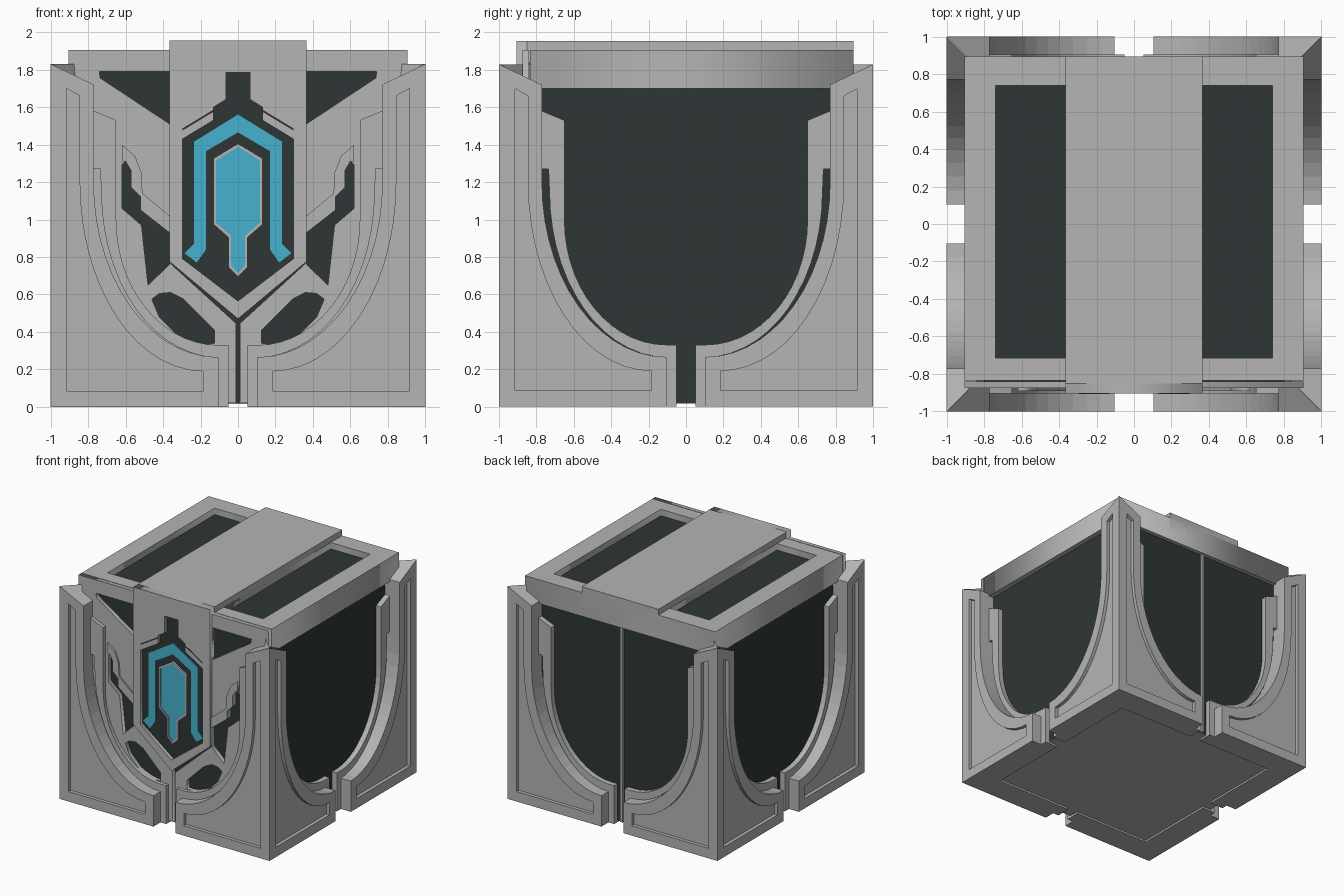
import bpy, bmesh, math
from mathutils import Matrix, Vector

if "Cube" in bpy.data.objects:
    bpy.data.objects.remove(bpy.data.objects["Cube"])


def material(name, rgb):
    m = bpy.data.materials.new(name)
    m.diffuse_color = (*rgb, 1)
    m.use_nodes = True
    m.node_tree.nodes["Principled BSDF"].inputs["Base Color"].default_value = m.diffuse_color
    return m


GREY = material("light grey metal", (0.46, 0.46, 0.46))
DARK = material("dark green grey", (0.027, 0.037, 0.036))
BLUE = material("glowing blue", (0.06, 0.45, 0.62))


def add(name, mesh, mat):
    mesh.materials.clear()
    mesh.materials.append(mat)
    o = bpy.data.objects.new(name, mesh)
    bpy.context.collection.objects.link(o)
    return o


def box(name, lo, hi, mat):
    bm = bmesh.new()
    bmesh.ops.create_cube(bm, size=1)
    for v in bm.verts:
        v.co = Vector([lo[i] + (v.co[i] + 0.5) * (hi[i] - lo[i]) for i in range(3)])
    me = bpy.data.meshes.new(name)
    bm.to_mesh(me)
    bm.free()
    return add(name, me, mat)


def sheet(name, loops, a, b, mat, upright=True):
    """Extrude 2D loops (inner loops become holes) from a to b, along y or z."""
    cu = bpy.data.curves.new(name, 'CURVE')
    cu.dimensions, cu.fill_mode, cu.extrude = '2D', 'BOTH', abs(b - a) / 2
    for pts in loops:
        s = cu.splines.new('POLY')
        s.points.add(len(pts) - 1)
        for p, (x, y) in zip(s.points, pts):
            p.co = (x, y, 0, 1)
        s.use_cyclic_u = True
    tmp = bpy.data.objects.new(name + "_curve", cu)
    me = bpy.data.meshes.new_from_object(tmp)
    bpy.data.objects.remove(tmp)
    mid = (a + b) / 2
    if upright:
        me.transform(Matrix.Translation((0, mid, 0)) @ Matrix.Rotation(math.pi / 2, 4, 'X'))
    else:
        me.transform(Matrix.Translation((0, 0, mid)))
    return add(name, me, mat)


def flip(pts):
    return [(-x, z) for x, z in pts]


def sym(pts):
    """Closed outline from its right half."""
    return pts + [(-x, z) for x, z in reversed(pts) if abs(x) > 1e-6]


def arc(cx, cz, a, b, n=14):
    """Quarter ellipse from its lowest point out to its side."""
    return [(cx + a * math.sin(t), cz - b * math.cos(t))
            for t in [math.pi / 2 * i / n for i in range(n + 1)]]


def guards(name, P, Q, front, recess, back, mat):
    """Plate P (with sunk panel Q if given) on both halves of all four sides, mitred at corners."""
    bm = bmesh.new()
    n = len(P)
    for k in range(4):
        for s in (1, -1):
            rot = Matrix.Rotation(k * math.pi / 2, 3, 'Z')

            def ring(pts, d):
                return [bm.verts.new(rot @ Vector((s * min(u, d), -d, z))) for u, z in pts]

            rings = [ring(P, back), ring(P, front)]
            if Q:
                rings += [ring(Q, front), ring(Q, recess)]
            for r0, r1 in zip(rings, rings[1:]):
                for i in range(n):
                    j = (i + 1) % n
                    bm.faces.new((r0[i], r0[j], r1[j], r1[i]))
            bm.faces.new(rings[0][::-1])
            bm.faces.new(rings[-1])
    bmesh.ops.recalc_face_normals(bm, faces=bm.faces)
    me = bpy.data.meshes.new(name)
    bm.to_mesh(me)
    bm.free()
    return add(name, me, mat)


# Dark body and floor
box("dark_core", (-.86, -.835, .02), (.86, .86, 1.7), DARK)
box("floor_plate", (-.86, -.835, .016), (.86, .86, .02), GREY)
box("back_seam_strip", (-.012, .86, .02), (.012, .88, 1.7), GREY)

# Corner guards with sunk panels, and the curved trim beside them
outer = [(1, 0), (.105, 0)] + arc(.105, 1.2, .665, .935) + [(.77, 1.72), (1, 1.83)]
panel = [(.915, .085), (.185, .085)] + arc(.185, 1.2, .66, 1.01) + [(.845, 1.66), (.915, 1.7)]
guards("corner_guards", outer, panel, 1, .97, .78, GREY)
trim = [(.05, 0), (.05, .33)] + arc(.105, 1.0, .545, .67) + [(.65, 1.53), (.77, 1.58), (.77, 1.27), (.735, 1.27)]
trim += arc(.105, 1.15, .625, .885)[::-1] + [(.105, 0)]
guards("curved_trim", trim, None, .905, None, .78, GREY)

# Lid with two sunk windows and a raised centre band
win = [(.365, -.715), (.74, -.715), (.74, .74), (.365, .74)]
rim = [(-.905, -.835), (.905, -.835), (.905, .895), (-.905, .895)]
sheet("lid_frame", [rim, win, flip(win)], 1.7, 1.905, GREY, False)
box("lid_windows", (-.8, -.75, 1.71), (.8, .78, 1.85), DARK)
box("lid_band", (-.365, -.85, 1.8), (.365, .895, 1.955), GREY)

# Front plate with cut-outs over a dark backing
tri = [(.74, 1.79), (.365, 1.79), (.365, 1.51), (.735, 1.755)]
wing = [(.6, 1.31), (.57, 1.26), (.57, 1.17), (.52, 1.12), (.52, 1.05), (.366, .93),
        (.366, .76), (.48, .65), (.515, .97), (.62, 1.06), (.62, 1.29)]
eye = [(.46, .575), (.42, .605), (.36, .61), (.29, .575), (.125, .41), (.125, .34),
       (.22, .33), (.33, .39), (.42, .48)]
slot = sym([(.36, 1.85), (.36, .765), (.012, .447), (.012, .025)])
face = sym([(.905, .02), (.905, 1.905)])
holes = [h for p in (tri, wing, eye) for h in (p, flip(p))]
sheet("front_plate", [face, slot] + holes, -.875, -.84, GREY)
box("front_backing", (-.8, -.84, .02), (.8, -.835, 1.84), DARK)

# Raised fins beside the centre panel
fin = [(.62, 1.4), (.62, 1.31), (.6, 1.31), (.57, 1.26), (.57, 1.17), (.52, 1.12), (.52, 1.05),
       (.366, .93), (.366, 1.02), (.51, 1.14), (.515, 1.25), (.55, 1.34)]
for side, pts in (("right", fin), ("left", flip(fin))):
    sheet(side + "_fin", [pts], -.89, -.87, GREY)

# Centre panel with its dark opening
sheet("centre_panel", [sym([(.365, 1.955), (.365, .775), (0, .47)]),
                       sym([(.065, 1.785), (.065, 1.64), (.13, 1.6), (.13, 1.53), (.295, 1.43),
                            (.295, .79), (0, .565)])], -.905, -.84, GREY)
sheet("centre_backing", [sym([(.33, 1.82), (.33, .77), (0, .52)])], -.875, -.845, DARK)
groove = [(.13, 1.587), (.295, 1.487), (.295, 1.475), (.13, 1.575)]
for side, pts in (("right", groove), ("left", flip(groove))):
    sheet(side + "_groove", [pts], -.906, -.9, DARK)

# Blue arch and gem
sheet("blue_arch", [sym([(0, 1.56), (.235, 1.415), (.235, .87), (.285, .82), (.22, .77),
                         (.17, .84), (.17, 1.365), (0, 1.465)])], -.882, -.874, BLUE)
gem = [(0, 1.405), (.132, 1.325), (.132, .975), (.052, .905), (.052, .745), (0, .695)]
stone = [(0, 1.387), (.117, 1.315), (.117, .983), (.037, .913), (.037, .752), (0, .715)]
sheet("gem_frame", [sym(gem), sym(stone)], -.89, -.874, GREY)
sheet("blue_gem", [sym(stone)], -.882, -.874, BLUE)
